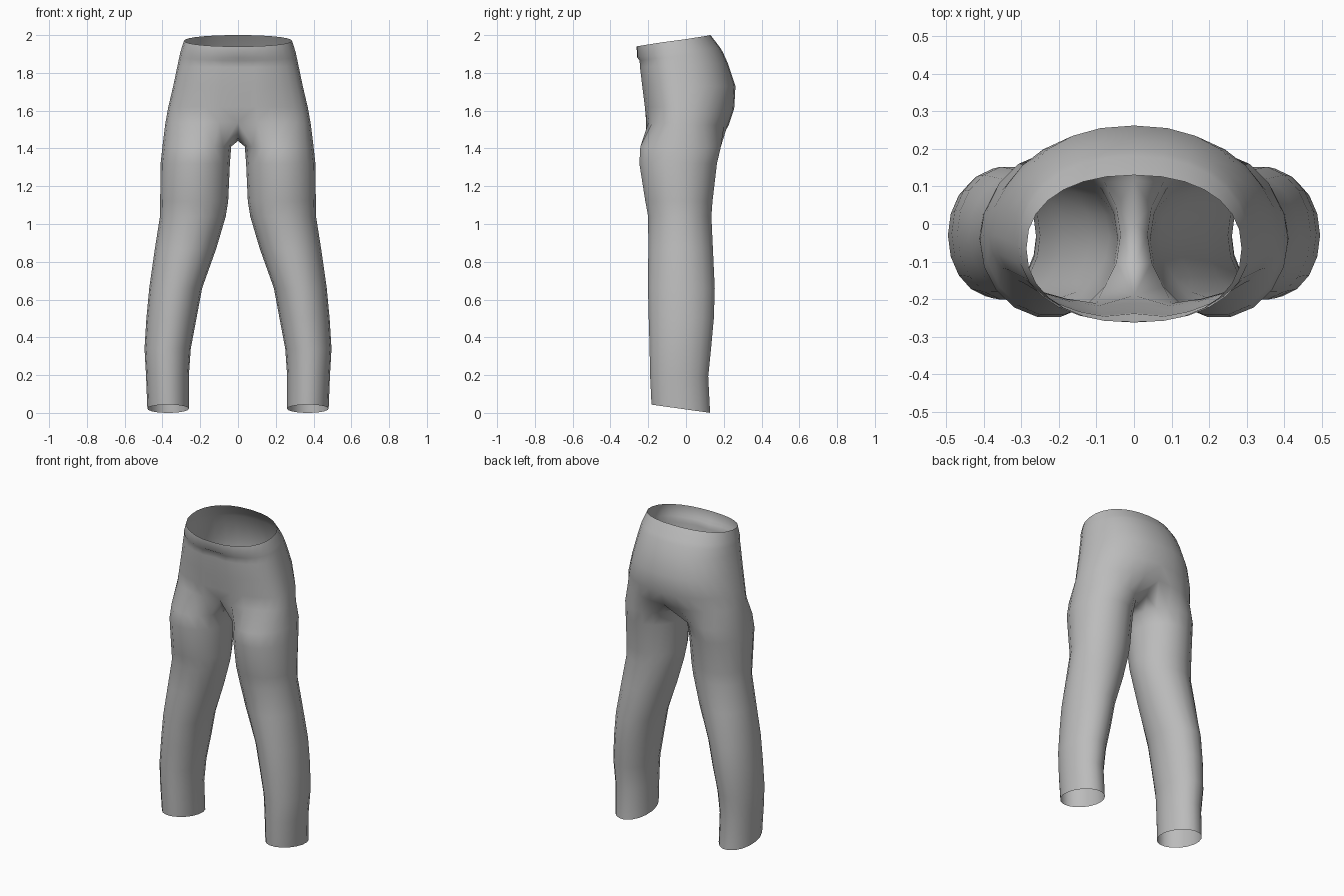
import bpy, bmesh, math
from mathutils import Vector

if "Cube" in bpy.data.objects:
    bpy.data.objects.remove(bpy.data.objects["Cube"])

SIDES = 18   # points round a leg
HALF = 14    # segments round half of the hips

cloth = bpy.data.materials.new("grey cloth")
cloth.diffuse_color = (0.5, 0.5, 0.5, 1)
cloth.use_nodes = True
cloth.node_tree.nodes["Principled BSDF"].inputs["Base Color"].default_value = cloth.diffuse_color


def power(v, p):
    return math.copysign(abs(v) ** p, v)


def leg_ring(z, x_in, x_out, y_front, y_back, tilt):
    """Closed ring round one leg, starting at the inner front."""
    cx, rx = (x_in + x_out) / 2, (x_out - x_in) / 2
    cy, ry = (y_front + y_back) / 2, (y_back - y_front) / 2
    pts = []
    for i in range(SIDES):
        a = math.radians(220 + 360 * i / SIDES)
        y = cy + ry * math.sin(a)
        pts.append(Vector((cx + rx * math.cos(a), y, z - tilt * (y - cy))))
    return pts


def hip_ring(z_front, z_back, width, y_side, y_front, y_back, groove):
    """Half ring from the front centre round the hip to the back centre."""
    pts = []
    for i in range(HALF + 1):
        a = math.pi * (i / HALF - 0.5)
        x = width * power(math.cos(a), 0.9)
        s = math.sin(a)
        r = y_back - y_side if s > 0 else y_side - y_front
        y = y_side + r * power(s, 0.9)
        t = (s + 1) / 2
        if i == 0:
            x, y = 0, y + groove          # sunken fly seam
        if i == HALF:
            x = 0
        pts.append(Vector((x, y, z_front + (z_back - z_front) * t)))
    return pts


# z, inner x, outer x, front y, back y, tilt of the ring
legs = [
    (0.022, 0.26, 0.48, -0.185, 0.13, 0.14),
    (0.20, 0.26, 0.487, -0.193, 0.12, 0.05),
    (0.34, 0.25, 0.495, -0.195, 0.135, 0),
    (0.50, 0.22, 0.485, -0.20, 0.15, 0),
    (0.66, 0.19, 0.47, -0.204, 0.155, 0),
    (0.87, 0.115, 0.44, -0.202, 0.145, 0),
    (1.04, 0.065, 0.413, -0.203, 0.137, 0),
    (1.12, 0.052, 0.412, -0.218, 0.143, 0),
    (1.32, 0.043, 0.41, -0.25, 0.167, 0),
    (1.41, 0.036, 0.40, -0.245, 0.188, 0),
]
# front z, back z, half width, y of the widest point, front y, back y, groove
hips = [
    (1.54, 1.52, 0.385, -0.03, -0.215, 0.225, 0.025),
    (1.62, 1.61, 0.37, -0.03, -0.222, 0.255, 0.012),
    (1.73, 1.73, 0.343, -0.04, -0.236, 0.262, 0.012),
    (1.83, 1.85, 0.32, -0.05, -0.248, 0.222, 0.012),
    (1.865, 1.91, 0.31, -0.055, -0.25, 0.195, 0.012),
    (1.88, 1.935, 0.306, -0.06, -0.262, 0.18, 0.004),
    (1.94, 2.0, 0.286, -0.065, -0.262, 0.13, 0),
]
# crotch seam from back to front (y, z)
seam = [(0.115, 1.465), (0.0, 1.44), (-0.11, 1.455)]

bm = bmesh.new()


def add(pts):
    return [bm.verts.new(p) for p in pts]


leg_rows = [add(leg_ring(*r)) for r in legs]
hip_rows = [add(hip_ring(*r)) for r in hips]
crotch = add([Vector((0, y, z)) for y, z in seam])


def bridge(low, high, closed):
    n = len(low)
    for i in range(n if closed else n - 1):
        j = (i + 1) % n
        bm.faces.new((low[i], low[j], high[j], high[i]))


# leg tube, thigh joined to hips and crotch, then hips up to the waist
for a, b in zip(leg_rows, leg_rows[1:]):
    bridge(a, b, True)
bridge(leg_rows[-1], hip_rows[0] + crotch, True)
for a, b in zip(hip_rows, hip_rows[1:]):
    bridge(a, b, False)

mesh = bpy.data.meshes.new("trousers")
bm.to_mesh(mesh)
bm.free()
mesh.materials.append(cloth)
trousers = bpy.data.objects.new("trousers", mesh)
bpy.context.collection.objects.link(trousers)

# second half
mirror = trousers.modifiers.new("mirror", 'MIRROR')
mirror.use_clip = True
mirror.merge_threshold = 0.001

bpy.context.view_layer.objects.active = trousers
trousers.select_set(True)
bpy.ops.object.shade_smooth_by_angle(angle=math.radians(60))
